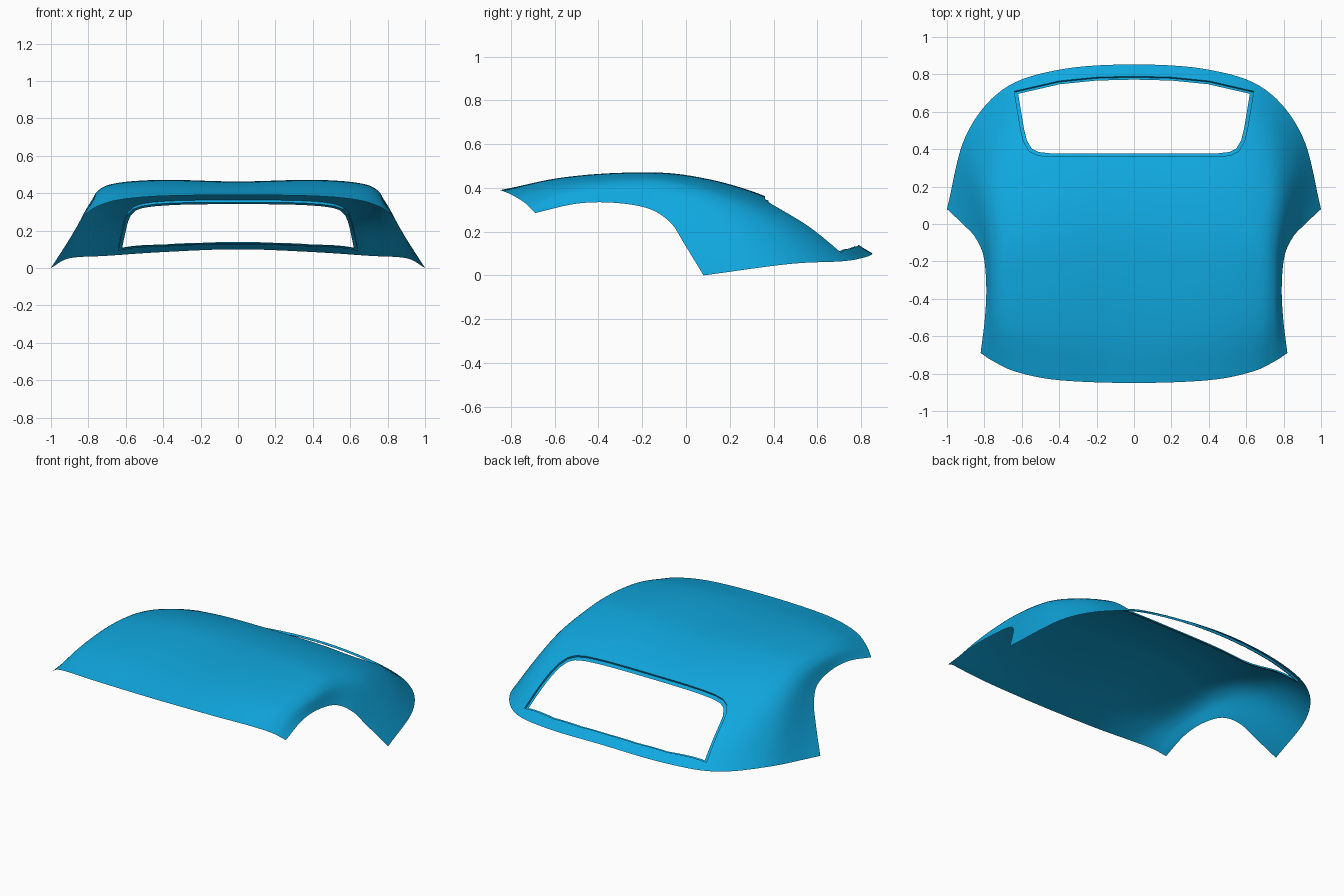
import bpy
import bmesh
from mathutils import Vector

STEPS = 8            # subdivisions between neighbouring control points
RIM_WIDTH = 0.018
RIM_DEPTH = 0.012

cube = bpy.data.objects.get("Cube")
if cube:
    bpy.data.objects.remove(cube, do_unlink=True)

# Fabric colour
fabric = bpy.data.materials.new("bright_blue_fabric")
blue = (0.005, 0.39, 0.74, 1)
fabric.use_nodes = True
fabric.diffuse_color = blue
shader = fabric.node_tree.nodes["Principled BSDF"]
shader.inputs["Base Color"].default_value = blue
shader.inputs["Roughness"].default_value = 0.6

# Rails running from the windscreen edge to the rear hem, left half only
center_rail = [(0, -.85, .39), (0, -.6, .437), (0, -.3, .46), (0, 0, .453),
               (0, .3, .385), (0, .6, .25), (0, .853, .1)]
crown_rail = [(.4, -.835, .385), (.4, -.59, .443), (.4, -.3, .469), (.4, -.02, .461),
              (.4, .28, .388), (.4, .57, .25), (.4, .825, .085)]
pillar_rail = [(.63, -.79, .365), (.64, -.56, .425), (.65, -.3, .45), (.65, -.06, .445),
               (.66, .22, .375), (.68, .49, .245), (.7, .72, .065)]
shoulder_rail = [(.75, -.735, .33), (.745, -.53, .39), (.75, -.3, .41), (.755, -.1, .4),
                 (.79, .13, .335), (.84, .3, .215), (.9, .47, .052)]
side_edge = [(.82, -.69, .285), (.797, -.5, .328), (.79, -.33, .332), (.805, -.17, .305),
             (.85, -.07, .24), (.91, -.005, .14), (1, .08, 0)]


def smooth_path(points):
    """Catmull-Rom curve through the points."""
    pts = [Vector(p) for p in points]
    pts = [2 * pts[0] - pts[1]] + pts + [2 * pts[-1] - pts[-2]]
    path = []
    for a, b, c, d in zip(pts, pts[1:], pts[2:], pts[3:]):
        for i in range(STEPS):
            t = i / STEPS
            path.append(b + t / 2 * ((c - a) + t * (2 * a - 5 * b + 4 * c - d)
                                     + t * t * (3 * (b - c) + d - a)))
    return path + [pts[-2]]


def mirrored(p):
    return Vector((-p[0], p[1], p[2]))


# Loft the shell across the rails
half = [smooth_path(r) for r in
        (center_rail, crown_rail, pillar_rail, shoulder_rail, side_edge)]
rails = [[mirrored(p) for p in r] for r in reversed(half[1:])] + half
bm = bmesh.new()
grid = [[bm.verts.new(p) for p in smooth_path(section)] for section in zip(*rails)]
for near, far in zip(grid, grid[1:]):
    for i in range(len(near) - 1):
        bm.faces.new((near[i], near[i + 1], far[i + 1], far[i]))

# Convex rear window outline, seen from above
right_side = [(0, .79), (.2, .785), (.4, .765), (.64, .71), (.605, .5),
              (.59, .44), (.56, .39), (.515, .367), (.45, .36)]
outline = right_side + [(-x, y) for x, y in reversed(right_side[1:])]


def cut_outline(faces, inset):
    """Cut the faces along the outline and return those inside it."""
    for (ax, ay), (bx, by) in zip(outline, outline[1:] + outline[:1]):
        out = Vector((ay - by, bx - ax, 0)).normalized()
        co = Vector((ax, ay, 0)) - out * inset
        geom = set(faces)
        for f in faces:
            geom.update(f.edges)
            geom.update(f.verts)
        cut = bmesh.ops.bisect_plane(bm, geom=list(geom), dist=1e-5,
                                     plane_co=co, plane_no=out)
        faces = [f for f in cut["geom"] if isinstance(f, bmesh.types.BMFace)
                 and (f.calc_center_median() - co).dot(out) < 0]
    return faces


# Step the window rim down, then open the window
pane = cut_outline(bm.faces[:], 0)
step = bmesh.ops.extrude_face_region(bm, geom=pane)["geom"]
old = [f for f in pane if f.is_valid]
if old:
    bmesh.ops.delete(bm, geom=old, context="FACES")
sunk = [v for v in step if isinstance(v, bmesh.types.BMVert)]
bmesh.ops.translate(bm, verts=sunk, vec=(0, -RIM_DEPTH / 2, -RIM_DEPTH))
pane = [f for f in step if isinstance(f, bmesh.types.BMFace)]
opening = cut_outline(pane, RIM_WIDTH)
bmesh.ops.delete(bm, geom=opening, context="FACES")

mesh = bpy.data.meshes.new("soft_top")
bm.to_mesh(mesh)
bm.free()
mesh.materials.append(fabric)
soft_top = bpy.data.objects.new("soft_top", mesh)
bpy.context.collection.objects.link(soft_top)

# Smooth fabric with crisp rim edges
bpy.ops.object.select_all(action="DESELECT")
soft_top.select_set(True)
bpy.context.view_layer.objects.active = soft_top
bpy.ops.object.shade_smooth_by_angle(angle=0.6)
